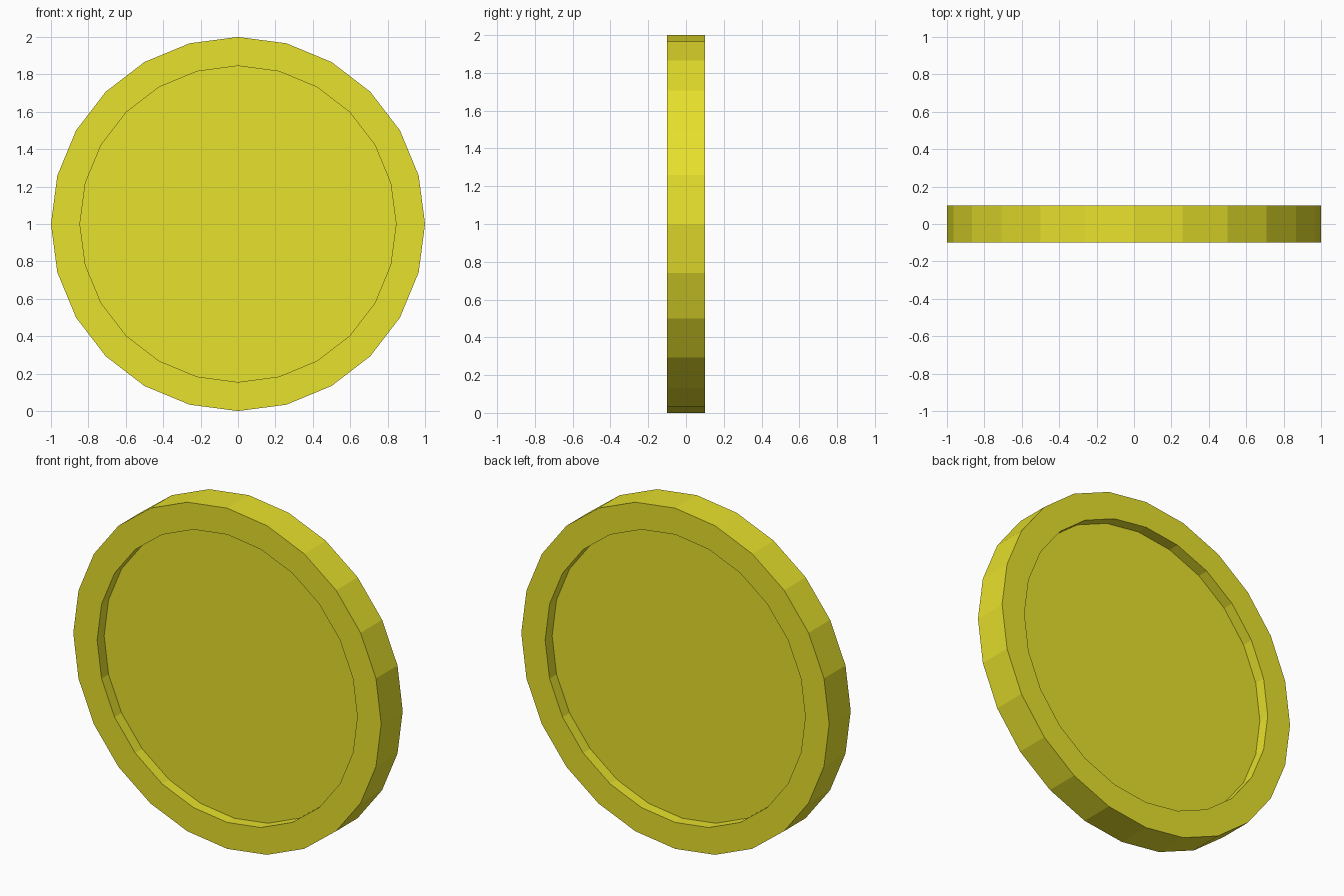
import bpy, bmesh
from math import sin, cos, pi

if "Cube" in bpy.data.objects:
    bpy.data.objects.remove(bpy.data.objects["Cube"])

SIDES = 24
RIM, INNER = 1.0, 0.845      # outer radius and recess radius
HALF, FLOOR = 0.1, 0.035     # half thickness of the rim and of the recessed disc

bm = bmesh.new()


def ring(radius, y):
    return [bm.verts.new((radius * sin(2 * pi * i / SIDES), y,
                          1 + radius * cos(2 * pi * i / SIDES)))
            for i in range(SIDES)]


# Profile from the front recess, over the rim, to the back recess
profile = [(INNER, -FLOOR), (INNER, -HALF), (RIM, -HALF),
           (RIM, HALF), (INNER, HALF), (INNER, FLOOR)]
rings = [ring(r, y) for r, y in profile]
for a, b in zip(rings, rings[1:]):
    for i in range(SIDES):
        j = (i + 1) % SIDES
        bm.faces.new((a[i], a[j], b[j], b[i]))

# Flat recessed discs on both sides
bm.faces.new(rings[0])
bm.faces.new(rings[-1])
bmesh.ops.recalc_face_normals(bm, faces=bm.faces)

mesh = bpy.data.meshes.new("coin")
bm.to_mesh(mesh)
bm.free()
coin = bpy.data.objects.new("coin", mesh)
bpy.context.collection.objects.link(coin)

# Yellow gold
gold = bpy.data.materials.new("yellow_gold")
gold.diffuse_color = (0.8, 0.75, 0.025, 1)
gold.use_nodes = True
gold.node_tree.nodes["Principled BSDF"].inputs["Base Color"].default_value = gold.diffuse_color
mesh.materials.append(gold)
